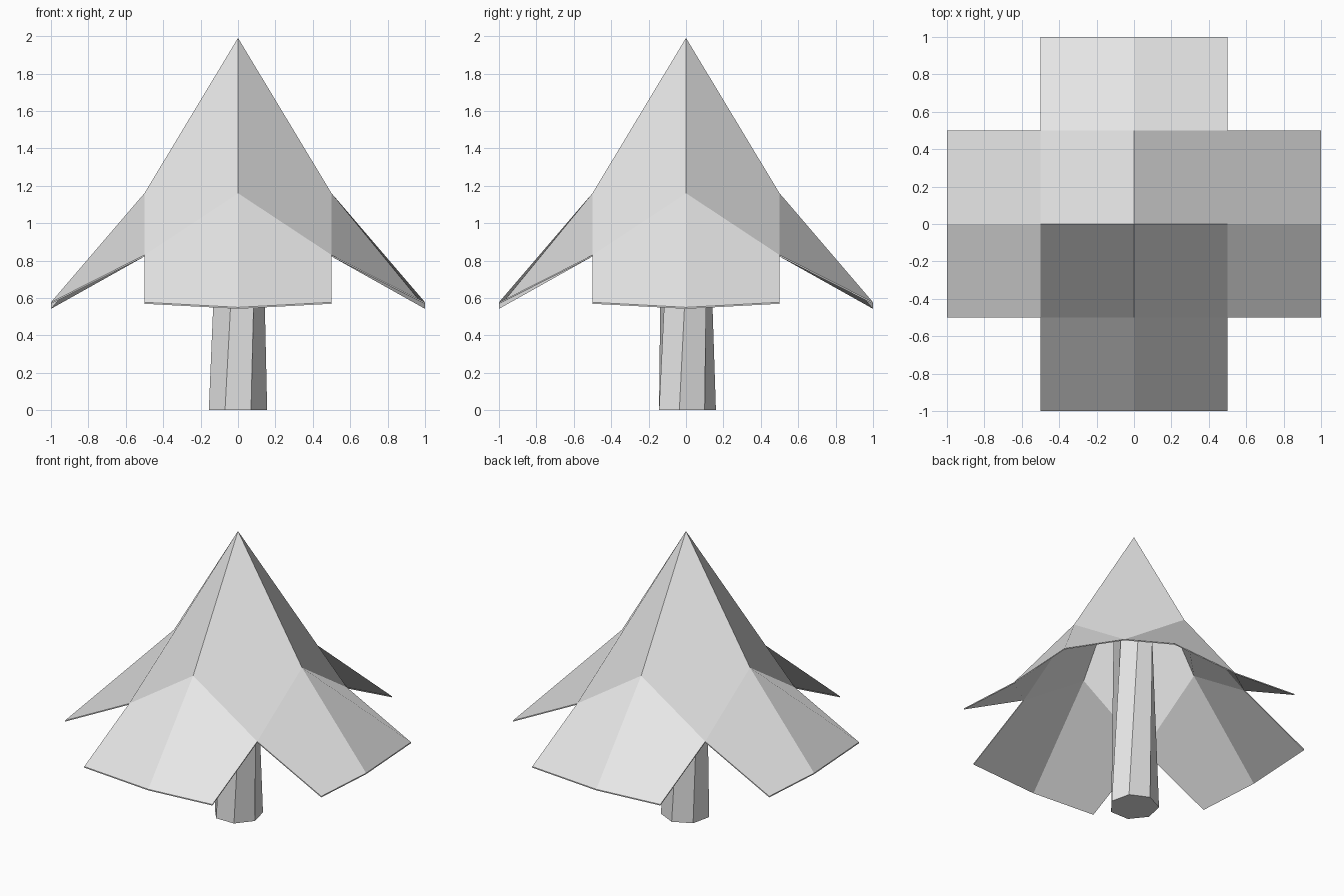
import bpy, bmesh, math

cube = bpy.data.objects.get("Cube")
if cube:
    bpy.data.objects.remove(cube, do_unlink=True)

grey = bpy.data.materials.new("plain_grey")
grey.use_nodes = True
colour = (0.8, 0.8, 0.8, 1)
grey.diffuse_color = colour
grey.node_tree.nodes["Principled BSDF"].inputs["Base Color"].default_value = colour


def make_object(name, bm):
    mesh = bpy.data.meshes.new(name)
    bm.to_mesh(mesh)
    bm.free()
    mesh.materials.append(grey)
    obj = bpy.data.objects.new(name, mesh)
    bpy.context.collection.objects.link(obj)
    return obj


# Canopy: a cross-shaped grid, with heights set by distance from the middle
HEIGHT = {(0, 0): 1.99, (0, 1): 1.16, (1, 1): 0.83, (0, 2): 0.55, (1, 2): 0.577}
THICKNESS = 0.008

bm = bmesh.new()
verts = {}


def point(i, j, layer):
    if (i, j, layer) not in verts:
        z = HEIGHT[tuple(sorted((abs(i), abs(j))))]
        verts[i, j, layer] = bm.verts.new((i / 2, j / 2, z - layer * THICKNESS))
    return verts[i, j, layer]


cells = [(i, j) for i in range(-2, 2) for j in range(-2, 2)
         if i in (-1, 0) or j in (-1, 0)]
for i, j in cells:
    ring = [(i, j), (i + 1, j), (i + 1, j + 1), (i, j + 1)]
    bm.faces.new([point(*p, 0) for p in ring])
    bm.faces.new([point(*ring[k], 1) for k in (0, 3, 2, 1)])

# Canopy rim: join the open edges of the two layers
lower = {verts[i, j, 0]: v for (i, j, layer), v in verts.items() if layer == 1}
for edge in [e for e in bm.edges if e.is_boundary and e.verts[0] in lower]:
    loop = edge.link_loops[0]
    a, b = loop.vert, loop.link_loop_next.vert
    bm.faces.new((b, a, lower[a], lower[b]))
make_object("canopy", bm)

# Trunk: seven sides, tapering and twisting half a side towards the top
SIDES = 7
STEP = 2 * math.pi / SIDES
bm = bmesh.new()
rings = []
for radius, z, twist in ((0.16, 0, 0), (0.13, 1.3, STEP / 2)):
    angles = [math.pi / 2 + k * STEP + twist for k in range(SIDES)]
    rings.append([bm.verts.new((radius * math.cos(t), radius * math.sin(t), z))
                  for t in angles])
for k in range(SIDES):
    n = (k + 1) % SIDES
    bm.faces.new((rings[0][k], rings[0][n], rings[1][n], rings[1][k]))
bm.faces.new(rings[0][::-1])
bm.faces.new(rings[1])
make_object("trunk", bm)
